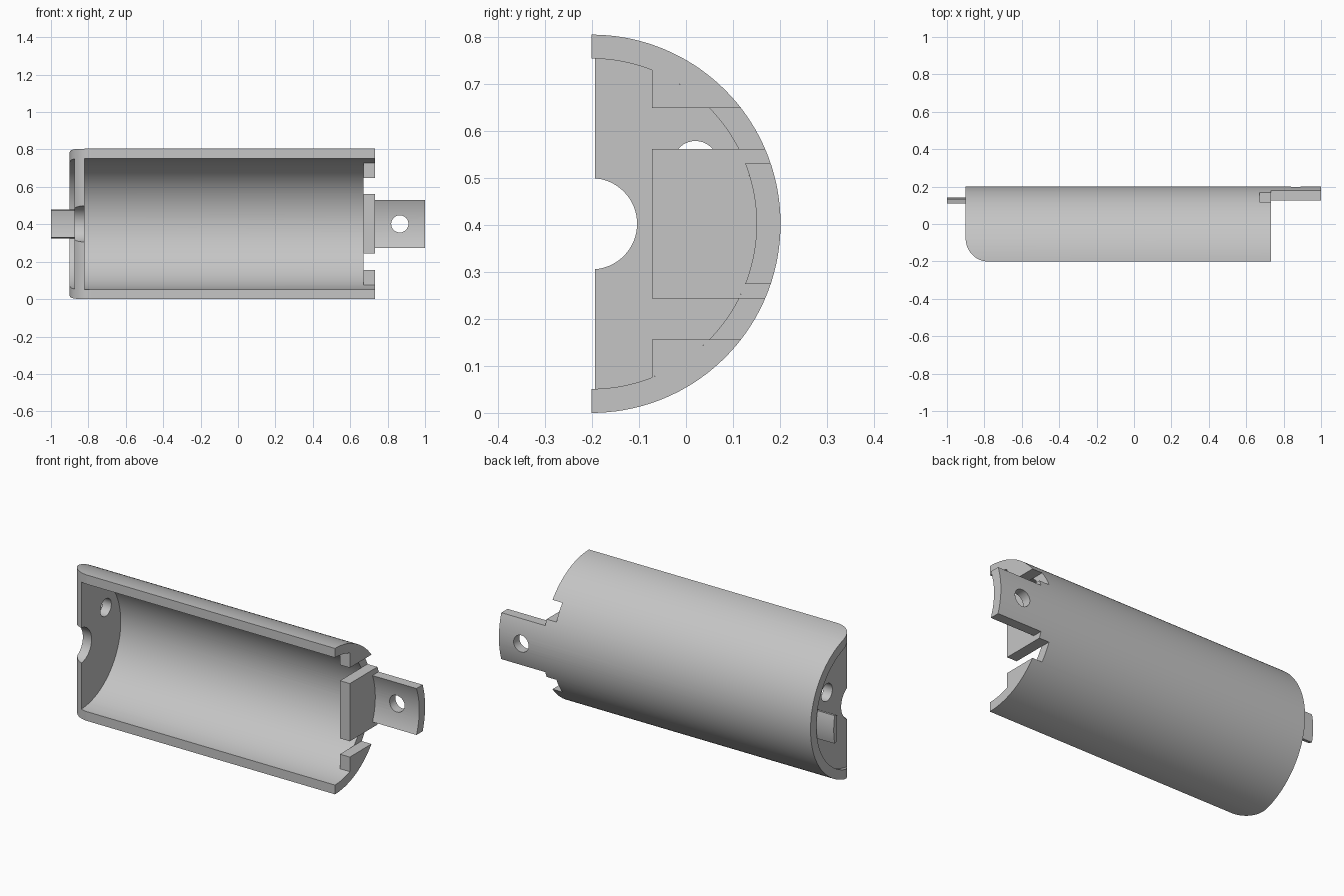
import bpy, bmesh, math

if "Cube" in bpy.data.objects:
    bpy.data.objects.remove(bpy.data.objects["Cube"], do_unlink=True)

# One plain grey for the whole casing
grey = bpy.data.materials.new("light grey")
grey.use_nodes = True
colour = (0.56, 0.56, 0.56, 1)
grey.diffuse_color = colour
grey.node_tree.nodes["Principled BSDF"].inputs["Base Color"].default_value = colour

CY, CZ = -0.201, 0.402        # axis of the half cylinder
R_OUT, R_IN = 0.402, 0.351


def arc(cx, cy, r, a0, a1, n):
    """Points on an arc, angles in degrees."""
    angles = [math.radians(a0 + (a1 - a0) * i / n) for i in range(n + 1)]
    return [(cx + r * math.cos(a), cy + r * math.sin(a)) for a in angles]


def prism(name, outline, axis, start, end):
    """Extrude a closed outline along an axis."""
    place = {"x": lambda p, t: (t, p[0], p[1]),
             "y": lambda p, t: (p[0], t, p[1]),
             "z": lambda p, t: (p[0], p[1], t)}[axis]
    bm = bmesh.new()
    base = bm.faces.new([bm.verts.new(place(p, start)) for p in outline])
    side = bmesh.ops.extrude_face_region(bm, geom=[base], use_keep_orig=True)
    for v in side["geom"]:
        if isinstance(v, bmesh.types.BMVert):
            v.co["xyz".index(axis)] = end
    bmesh.ops.recalc_face_normals(bm, faces=bm.faces[:])
    mesh = bpy.data.meshes.new(name)
    bm.to_mesh(mesh)
    bm.free()
    mesh.materials.append(grey)
    ob = bpy.data.objects.new(name, mesh)
    bpy.context.collection.objects.link(ob)
    return ob


def ring(r_in, r_out, half_angle, n):
    """Curved strip centred on the back of the casing."""
    return (arc(CY, CZ, r_out, -half_angle, half_angle, n)
            + arc(CY, CZ, r_in, half_angle, -half_angle, n))


def cut(ob, cutters):
    bpy.context.view_layer.objects.active = ob
    for c in cutters:
        mod = ob.modifiers.new("cut", "BOOLEAN")
        mod.operation, mod.solver, mod.object = "DIFFERENCE", "EXACT", c
        bpy.ops.object.modifier_apply(modifier=mod.name)


# Main parts
shell = prism("half_shell", ring(R_IN, R_OUT, 90, 72), "x", -0.9, 1.0)
wall_outline = (arc(CY, CZ, 0.37, -90, 90, 72) + arc(CY, CZ, 0.097, 90, -90, 32))
end_wall = prism("end_wall", wall_outline, "x", -0.873, -0.82)
small_tab = prism("small_end_tab", ring(0.32, 0.343, 13, 10), "x", -1.0, -0.85)

# Blocks closing the open end: one in the middle, one on each side
FRONT = -0.072
GAP_LO, GAP_HI = 0.159, 0.246   # offset of the gaps from the axis


def angle_at(offset):
    return math.degrees(math.asin(offset / R_IN))


mid = angle_at(GAP_LO)
middle = [(FRONT, CZ - GAP_LO)] + arc(CY, CZ, R_IN, -mid, mid, 24) + [(FRONT, CZ + GAP_LO)]
parts = [shell, end_wall, small_tab, prism("middle_end_block", middle, "x", 0.672, 0.732)]
front_angle = math.degrees(math.acos((FRONT - CY) / R_IN))
for s, name in ((1, "upper_end_block"), (-1, "lower_end_block")):
    side = arc(CY, CZ, R_IN, s * angle_at(GAP_HI), s * front_angle, 12)
    parts.append(prism(name, [(FRONT, CZ + s * GAP_HI)] + side, "x", 0.672, 0.732))

# Cutters: notches beside the long tab, its hole, the wall hole, the rounded corner
cutters = []
for s in (1, -1):
    steps = [(0.672, GAP_LO), (0.732, GAP_LO), (0.732, 0.128), (1.1, 0.128),
             (1.1, 0.5), (0.732, 0.5), (0.732, GAP_HI), (0.672, GAP_HI)]
    cutters.append(prism("notch_cutter", [(x, CZ + s * z) for x, z in steps], "y", -0.3, 0.3))
cutters.append(prism("tab_hole_cutter", arc(0.865, CZ, 0.046, 0, 350, 35), "y", 0, 0.3))
wall_hole = prism("wall_hole_cutter", arc(0.02, 0.53, 0.048, 0, 350, 35), "x", -0.95, -0.75)
corner = prism("corner_cutter", arc(-0.777, -0.078, 0.123, 180, 270, 24)
               + [(-0.777, -0.3), (-1.0, -0.3), (-1.0, -0.078)], "z", -0.1, 0.9)

cut(shell, cutters + [corner])
cut(end_wall, [wall_hole, corner])
for c in cutters + [wall_hole, corner]:
    bpy.data.objects.remove(c, do_unlink=True)

# Smooth curved faces, crisp edges
bpy.ops.object.select_all(action="DESELECT")
for ob in parts:
    ob.select_set(True)
bpy.context.view_layer.objects.active = shell
bpy.ops.object.shade_smooth_by_angle(angle=math.radians(30))
